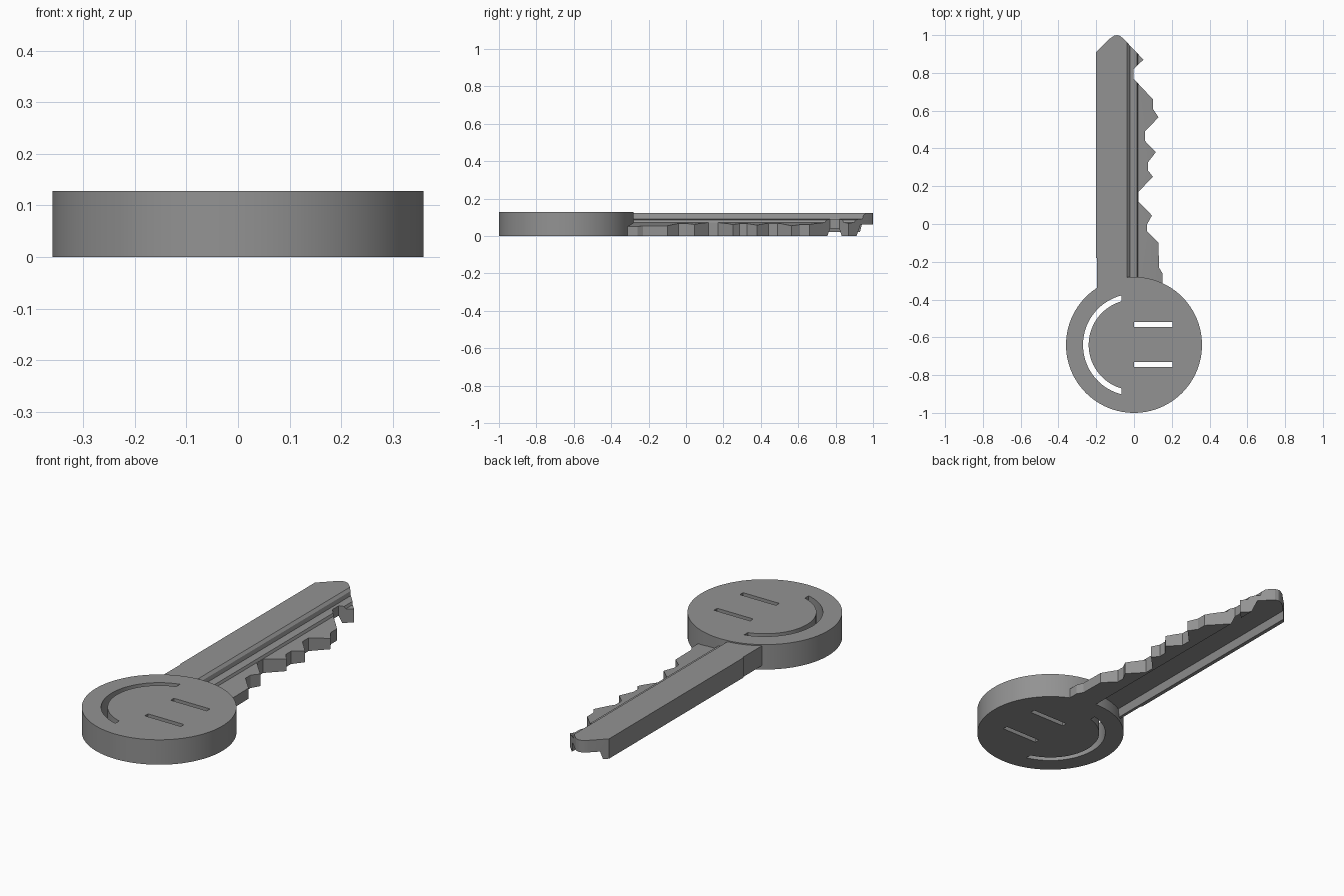
import bpy, bmesh, math
from mathutils import Vector

if "Cube" in bpy.data.objects:
    bpy.data.objects.remove(bpy.data.objects["Cube"])

steel = bpy.data.materials.new("steel_grey")
steel.diffuse_color = (0.29, 0.29, 0.29, 1)
steel.use_nodes = True
steel.node_tree.nodes["Principled BSDF"].inputs["Base Color"].default_value = steel.diffuse_color


def prism(name, pts, offset):
    """Solid made by sweeping a closed 3D outline along an offset."""
    bm = bmesh.new()
    face = bm.faces.new([bm.verts.new(p) for p in pts])
    swept = bmesh.ops.extrude_face_region(bm, geom=[face])["geom"]
    verts = [v for v in swept if isinstance(v, bmesh.types.BMVert)]
    bmesh.ops.translate(bm, verts=verts, vec=Vector(offset))
    bmesh.ops.recalc_face_normals(bm, faces=bm.faces[:])
    mesh = bpy.data.meshes.new(name)
    bm.to_mesh(mesh)
    bm.free()
    mesh.materials.append(steel)
    obj = bpy.data.objects.new(name, mesh)
    bpy.context.collection.objects.link(obj)
    return obj


def select(obj):
    bpy.ops.object.select_all(action='DESELECT')
    obj.select_set(True)
    bpy.context.view_layer.objects.active = obj


def boolean(obj, tool, operation):
    select(obj)
    mod = obj.modifiers.new("cut", 'BOOLEAN')
    mod.operation, mod.object, mod.solver = operation, tool, 'EXACT'
    bpy.ops.object.modifier_apply(modifier=mod.name)
    bpy.data.objects.remove(tool, do_unlink=True)


def arc(radius, a0, a1, n, z):
    return [(radius * math.cos(a0 + (a1 - a0) * i / n),
             CY + radius * math.sin(a0 + (a1 - a0) * i / n), z) for i in range(n + 1)]


CY = -0.64      # centre of the round head
HEAD_H = 0.128

# Round head
head = prism("head", arc(0.36, 0, math.tau, 96, 0)[:-1], (0, 0, HEAD_H))

# Curved slit, with both ends cut straight at the same x
outer, inner = math.acos(-0.065 / 0.27), math.acos(-0.065 / 0.24)
slit = (arc(0.27, outer, math.tau - outer, 40, -0.1)
        + arc(0.24, math.tau - inner, inner, 40, -0.1))
boolean(head, prism("slit_cutter", slit, (0, 0, 0.4)), 'DIFFERENCE')

# Two straight slots
for y in (-0.533, -0.743):
    slot = [(0, y - 0.013, -0.1), (0.205, y - 0.013, -0.1),
            (0.205, y + 0.013, -0.1), (0, y + 0.013, -0.1)]
    boolean(head, prism("slot_cutter", slot, (0, 0, 0.4)), 'DIFFERENCE')

# Grooved cross-section (x, z) of the blade
section = [(-0.25, 0.02), (-0.18, 0.02), (-0.17, 0.06), (-0.01, 0.06), (0.01, 0.0),
           (0.2, 0.0), (0.2, 0.04), (0.08, 0.065), (0.022, 0.072), (0.016, 0.085),
           (0.0, 0.09), (-0.02, 0.09), (-0.025, 0.11), (-0.038, 0.122), (-0.25, 0.122)]
blade = prism("blade", [(x, -0.5, z) for x, z in section], (0, 1.7, 0))

# Plan outline (x, y) with tip, teeth and shoulder
outline = [(-0.195, -0.36), (-0.195, -0.18), (-0.2, -0.18), (-0.2, 0.91), (-0.13, 0.98),
           (-0.105, 0.997), (-0.09, 1.0), (-0.072, 0.995), (-0.05, 0.975),
           (0.05, 0.87), (-0.003, 0.82), (-0.003, 0.77), (0.10, 0.66), (0.10, 0.61),
           (0.13, 0.565), (0.058, 0.49), (0.058, 0.44), (0.115, 0.38), (0.073, 0.325),
           (0.073, 0.285), (0.10, 0.25), (0.023, 0.17), (0.023, 0.12), (0.095, 0.045),
           (0.07, 0.0), (0.07, -0.04), (0.13, -0.10), (0.132, -0.23), (0.15, -0.26),
           (0.15, -0.345), (0.06, -0.36)]
boolean(blade, prism("outline_cutter", [(x, y, -0.1) for x, y in outline], (0, 0, 0.4)),
        'INTERSECT')

# Smooth the round walls, keep the cut edges sharp
for obj in (head, blade):
    select(obj)
    bpy.ops.object.shade_smooth_by_angle(angle=math.radians(25))
